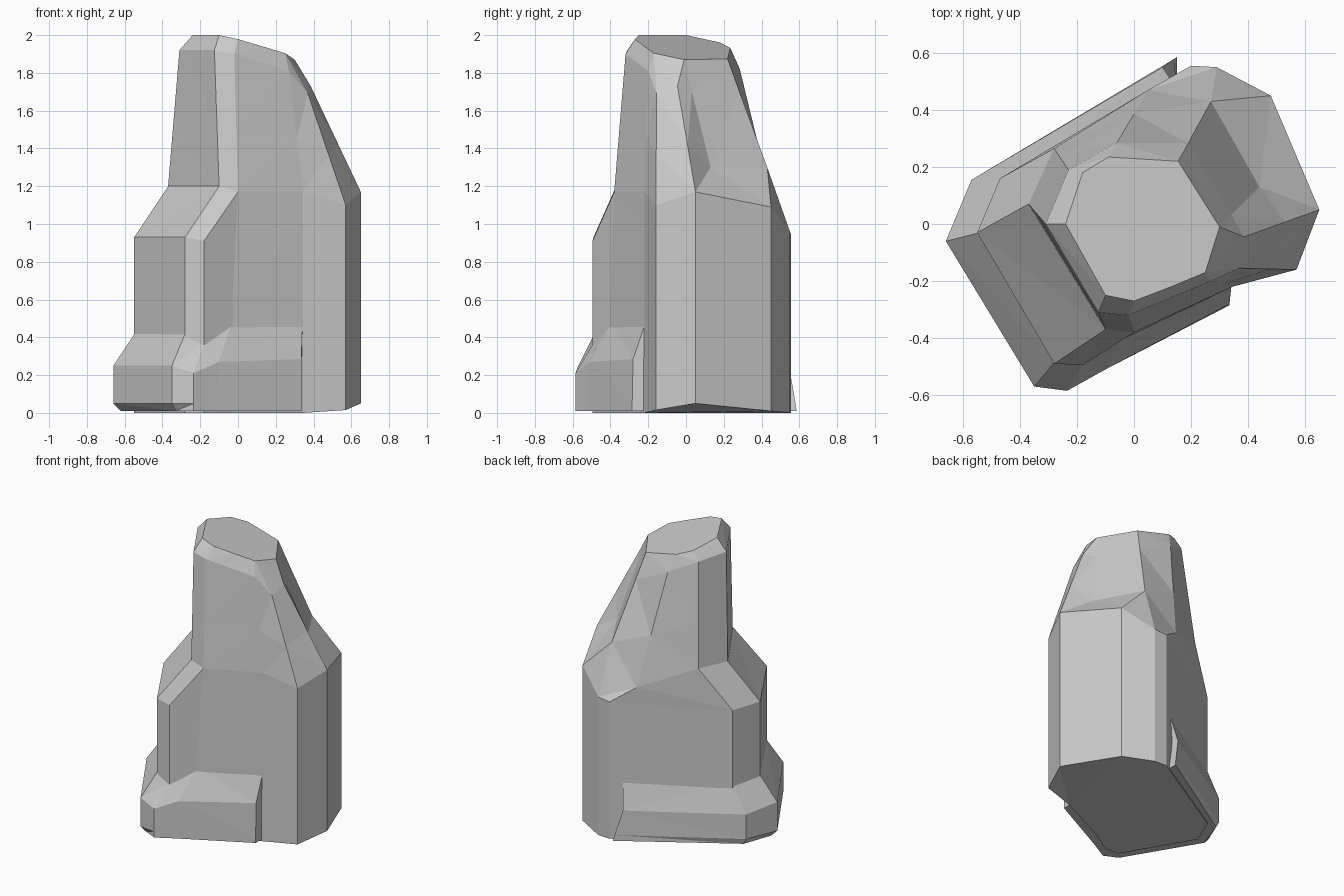
import bpy, bmesh
from mathutils import Vector


def loft(name, rings):
    """Skin closed rings of matching points, cap both ends, weld repeated points."""
    bm = bmesh.new()
    rows = [[bm.verts.new(p) for p in ring] for ring in rings]
    n = len(rows[0])
    for low, high in zip(rows, rows[1:]):
        for i in range(n):
            j = (i + 1) % n
            bm.faces.new((low[i], low[j], high[j], high[i]))
    bm.faces.new(rows[0][::-1])
    bm.faces.new(rows[-1])
    bmesh.ops.remove_doubles(bm, verts=bm.verts, dist=0.0005)
    bmesh.ops.triangulate(bm, faces=bm.faces)
    bmesh.ops.recalc_face_normals(bm, faces=bm.faces)
    mesh = bpy.data.meshes.new(name)
    bm.to_mesh(mesh)
    bm.free()
    obj = bpy.data.objects.new(name, mesh)
    bpy.context.collection.objects.link(obj)
    return obj


# Body walls: plan outline, counter-clockwise from the left corner
outline = [(-.55, -.03), (-.28, -.49), (-.18, -.495), (-.03, -.40),
           (.345, -.22), (.57, -.16), (.65, .05), (.65, .05),
           (.48, .45), (.29, .55), (.20, .555), (-.47, .16)]
wall_top = [.93, .93, .91, .60, 1.0, 1.0, 1.0, 1.0, .98, .96, .95, .92]
foot_z = {5: .015, 6: .05, 7: .05, 8: .01}      # lifted right edge
foot = [(x, y, foot_z.get(i, 0)) for i, (x, y) in enumerate(outline)]
wall = [(x, y, z) for (x, y), z in zip(outline, wall_top)]

# Shoulder where the sloped step meets the spire
shoulder = [(-.37, .07, 1.2), (-.10, -.37, 1.2), (0, -.38, 1.17), (0, -.38, 1.17),
            (.345, -.22, 1.17), (.57, -.16, 1.1), (.65, .05, 1.17), (.65, .05, 1.17),
            (.48, .45, 1.09), (.27, .43, 1.3), (.05, .47, 1.06), (-.28, .265, 1.2)]

# Neck just under the chamfered top
neck = [(-.31, 0, 1.92), (-.125, -.31, 1.92), (-.02, -.32, 1.9), (-.02, -.32, 1.9),
        (.27, -.20, 1.81), (.37, -.155, 1.69), (.385, -.045, 1.73), (.342, .032, 1.7),
        (.19, .283, 1.7), (.19, .283, 1.7), (-.06, .285, 1.82), (-.23, .19, 1.9)]

# Spire middle: straight taper, except the scooped right-back facet
middle = [Vector(a).lerp(Vector(b), .45) for a, b in zip(shoulder, neck)]
middle[7] = (.44, .13, 1.3)
middle[8] = middle[9] = (.27, .43, 1.3)

# Tilted flat top
top_xy = [(-.24, 0), (-.10, -.25), (0, -.27), (0, -.27), (.13, -.22), (.25, -.17),
          (.30, -.01), (.30, -.01), (.155, .22), (.155, .22), (-.09, .235), (-.18, .18)]
top = [(x, y, 2 - .243 * (x + .24) - .136 * y) for x, y in top_xy]

rock = loft("rock_body", [foot, wall, shoulder, middle, neck, top])

# Base ledge around the front, left and back; its right end is buried in the body
ledge_foot = [(-.62, -.05, .01), (-.33, -.54, .01), (-.235, -.585, .01), (-.12, -.52, .01),
              (.335, -.285, .01), (.34, -.15, .01), (.15, .40, .01), (.15, .585, .01),
              (-.55, .15, .01)]
ledge_low = [(-.66, -.06, .05), (-.35, -.57, .05), (-.235, -.585, .05), (-.12, -.52, .05),
             (.335, -.285, .05), (.34, -.15, .05), (.15, .40, .05), (.143, .58, .05),
             (-.57, .155, .05)]
ledge_high = [(-.66, -.06, .25), (-.35, -.57, .25), (-.235, -.585, .21), (-.10, -.51, .27),
              (.335, -.28, .285), (.34, -.15, .28), (.12, .40, .25), (.10, .55, .22),
              (-.57, .155, .22)]
ledge_top = [(-.54, -.03, .43), (-.275, -.48, .43), (-.175, -.485, .375), (-.035, -.395, .475),
             (.342, -.212, .485), (.34, -.15, .48), (.12, .40, .42), (.13, .505, .42),
             (-.46, .155, .41)]
ledge = loft("base_ledge", [ledge_foot, ledge_low, ledge_high, ledge_top])

# Merge the ledge into the rock
union = rock.modifiers.new("merge_ledge", 'BOOLEAN')
union.operation = 'UNION'
union.solver = 'EXACT'
union.object = ledge
bpy.context.view_layer.objects.active = rock
rock.select_set(True)
bpy.ops.object.modifier_apply(modifier=union.name)
bpy.data.objects.remove(ledge)
